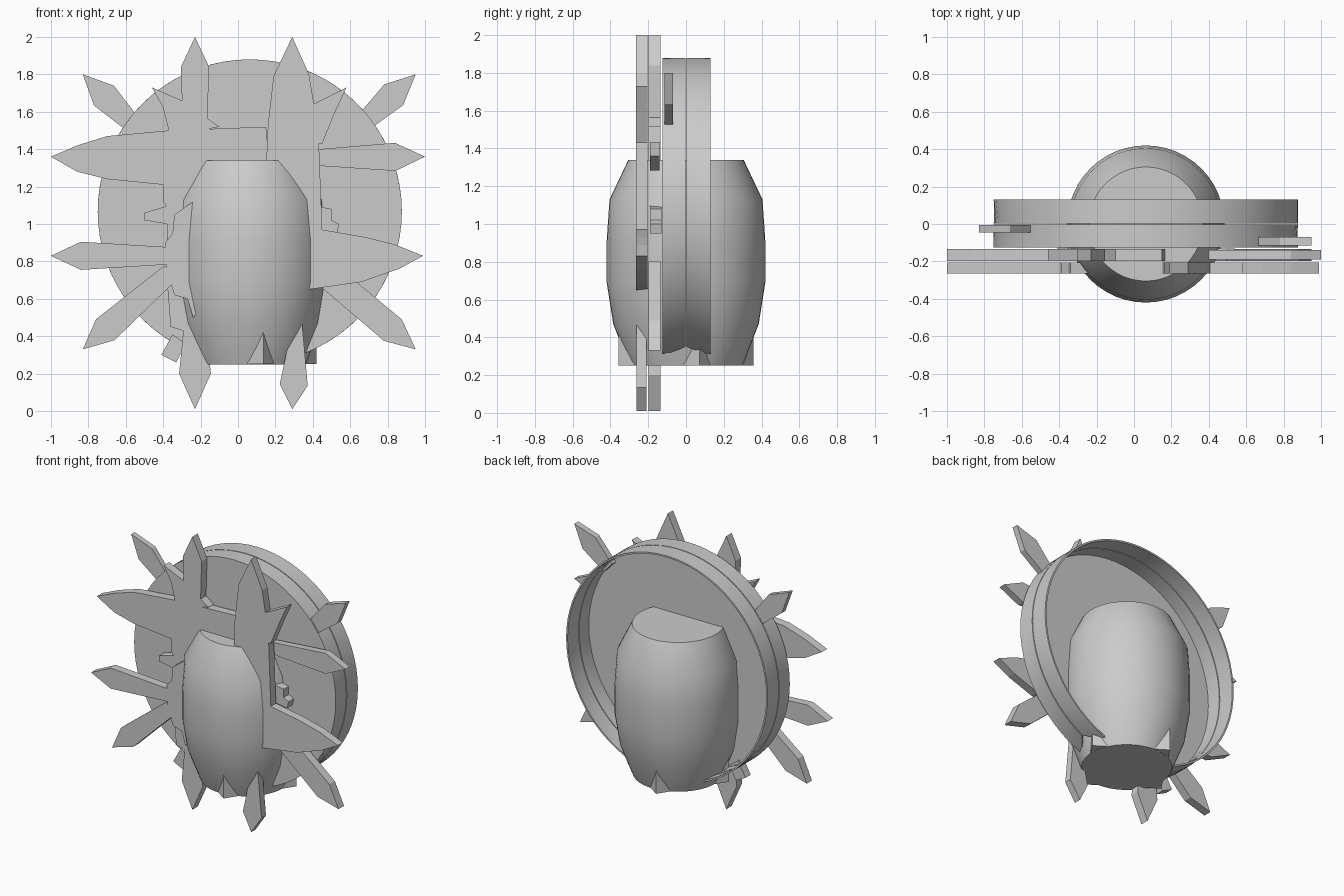
import bpy, bmesh, math

old = bpy.data.objects.get("Cube")
if old:
    bpy.data.objects.remove(old, do_unlink=True)

grey = bpy.data.materials.new("plain grey")
grey.use_nodes = True
grey.diffuse_color = (0.6, 0.6, 0.6, 1)
grey.node_tree.nodes["Principled BSDF"].inputs["Base Color"].default_value = (0.6, 0.6, 0.6, 1)

CX, CZ, R = 0.063, 1.067, 0.813
FRONT, BACK = (-0.265, -0.205), (-0.198, -0.135)


def finish(name, bm, smooth=False):
    bmesh.ops.recalc_face_normals(bm, faces=bm.faces)
    mesh = bpy.data.meshes.new(name)
    bm.to_mesh(mesh)
    bm.free()
    mesh.materials.append(grey)
    ob = bpy.data.objects.new(name, mesh)
    bpy.context.collection.objects.link(ob)
    if smooth:
        bpy.ops.object.select_all(action="DESELECT")
        ob.select_set(True)
        bpy.context.view_layer.objects.active = ob
        bpy.ops.object.shade_smooth_by_angle(angle=math.radians(35))
    return ob


def plate(name, outline, layer):
    """Extrude an x-z outline between two depths."""
    bm = bmesh.new()
    face = bm.faces.new([bm.verts.new((x, layer[0], z)) for x, z in outline])
    new = bmesh.ops.extrude_face_region(bm, geom=[face])["geom"]
    verts = [v for v in new if isinstance(v, bmesh.types.BMVert)]
    bmesh.ops.translate(bm, verts=verts, vec=(0, layer[1] - layer[0], 0))
    return finish(name, bm)


def spike(name, tip, root, layer, width=0.075, neck=0.042, head=0.16):
    """Pointed spike: a tip, wide shoulders and a narrow root."""
    dx, dz = root[0] - tip[0], root[1] - tip[1]
    n = math.hypot(dx, dz)
    dx, dz = dx / n, dz / n
    sx, sz = tip[0] + dx * head, tip[1] + dz * head
    plate(name, [tip, (sx - dz * width, sz + dx * width),
                 (root[0] - dz * neck, root[1] + dx * neck),
                 (root[0] + dz * neck, root[1] - dx * neck),
                 (sx + dz * width, sz - dx * width)], layer)


# Barrel body
bm = bmesh.new()
profile = [(0.30, 0.25), (0.385, 0.47), (0.42, 0.69), (0.42, 0.91), (0.405, 1.13), (0.305, 1.34)]
rings = []
for r, z in profile:
    rings.append([bm.verts.new((CX + r * math.cos(a * math.tau / 48), r * math.sin(a * math.tau / 48), z))
                  for a in range(48)])
for low, high in zip(rings, rings[1:]):
    for i in range(48):
        j = (i + 1) % 48
        bm.faces.new((low[i], low[j], high[j], high[i]))
bm.faces.new(rings[0])
bm.faces.new(rings[-1])
finish("barrel", bm, True)

# Turned square foot under the barrel
bm = bmesh.new()
bmesh.ops.create_cone(bm, cap_ends=True, segments=4, radius1=0.36, radius2=0.36, depth=0.2)
for v in bm.verts:
    a = round(math.atan2(v.co.y, v.co.x) / (math.pi / 2)) * math.pi / 2 + 0.2
    v.co = (CX + 0.365 * math.cos(a), 0.365 * math.sin(a), v.co.z + 0.351)
finish("foot", bm)


# Open-backed round shield: front face and two rim bands with a gap at the bottom
def arc(bm, r, y, gap):
    start, steps = math.radians(gap), 64
    out = []
    for i in range(steps + 1):
        a = start + (math.tau - 2 * start) * i / steps
        out.append(bm.verts.new((CX + r * math.sin(a), y, CZ - r * math.cos(a))))
    return out


def rim_band(name, y0, y1, gap0, gap1):
    bm = bmesh.new()
    loops = [arc(bm, R, y0, gap0), arc(bm, R, y1, gap1),
             arc(bm, R - 0.012, y1, gap1), arc(bm, R - 0.012, y0, gap0)]
    for k in range(4):
        a, b = loops[k], loops[(k + 1) % 4]
        for i in range(len(a) - 1):
            bm.faces.new((a[i], a[i + 1], b[i + 1], b[i]))
    for end in (0, -1):
        bm.faces.new([lp[end] for lp in loops])
    finish(name, bm, True)


rim_band("shield_rim_front", -0.125, -0.003, 20, 28)
rim_band("shield_rim_back", 0.003, 0.13, 28, 20)
bm = bmesh.new()
edge_front, edge_back = arc(bm, R - 0.002, -0.125, 20), arc(bm, R - 0.002, -0.115, 20)
bm.faces.new(edge_front)
bm.faces.new(edge_back)
for i in range(len(edge_front)):
    bm.faces.new((edge_front[i - 1], edge_front[i], edge_back[i], edge_back[i - 1]))
finish("shield_face", bm)

# Large pointed blades
plate("corner_blade", [(0.29, 2), (0.38, 1.8), (0.43, 1.5), (0.45, 0.97), (0.68, 0.93), (0.84, 0.89),
                       (0.99, 0.83), (0.86, 0.76), (0.66, 0.69), (0.38, 0.65), (0.25, 0.65),
                       (0.15, 1.3), (0.16, 1.53), (0.19, 1.79)], FRONT)
plate("left_blade", [(-1, 1.36), (-0.86, 1.42), (-0.7, 1.47), (-0.37, 1.5), (0.15, 1.52), (0.17, 1.3),
                     (-0.2, 1.1), (-0.36, 1.06), (-0.4, 1.12), (-0.4, 1.21), (-0.7, 1.24),
                     (-0.86, 1.28)], BACK)

# Narrow spikes around the shield
spike("top_spike", (-0.23, 2), (-0.23, 1.5), BACK, neck=0.065)
spike("upper_left_spike", (0.95, 1.8), (0.68, 1.55), (-0.115, -0.07), neck=0.05)
spike("upper_right_spike", (-0.83, 1.8), (-0.58, 1.55), (-0.045, -0.005), neck=0.05)
spike("left_spike", (1, 1.36), (0.4, 1.355), (-0.19, -0.14))
spike("right_spike", (-1, 0.83), (-0.3, 0.83), FRONT)
spike("lower_left_spike", (0.95, 0.33), (0.45, 0.75), BACK, neck=0.07)
spike("lower_right_spike", (-0.83, 0.33), (-0.36, 0.74), FRONT, neck=0.05)
spike("bottom_left_spike", (0.29, 0.01), (0.32, 0.5), (-0.262, -0.21), neck=0.02, head=0.13)
spike("bottom_right_spike", (-0.23, 0.01), (-0.23, 0.5), BACK, width=0.085, neck=0.055, head=0.19)

# Small leaves and jagged fragments
plate("left_leaf", [(0.58, 1.73), (0.4, 1.64), (0.42, 1.43), (0.45, 1.43), (0.52, 1.6)], FRONT)
plate("right_leaf", [(-0.46, 1.73), (-0.3, 1.66), (-0.1, 1.52), (-0.3, 1.48), (-0.37, 1.5), (-0.4, 1.62)], BACK)
plate("broken_edge", [(-0.24, 1.12), (-0.34, 1.05), (-0.35, 0.95), (-0.39, 0.9), (-0.38, 0.75),
                      (-0.34, 0.62), (-0.27, 0.6), (-0.24, 0.5), (-0.15, 0.6), (-0.15, 1.1)], FRONT)
plate("broken_backing", [(-0.3, 1.12), (-0.5, 1.06), (-0.5, 1.02), (-0.38, 1), (-0.38, 0.7),
                         (-0.36, 0.45), (-0.2, 0.4), (-0.1, 0.6), (-0.1, 1.1)], BACK)
plate("left_chip", [(0.4, 1.1), (0.5, 1.08), (0.5, 1.02), (0.54, 1), (0.53, 0.95), (0.4, 0.97)], (-0.19, -0.13))
plate("lower_chip", [(-0.41, 0.3), (-0.35, 0.41), (-0.28, 0.36), (-0.33, 0.26)], (-0.16, -0.1))
